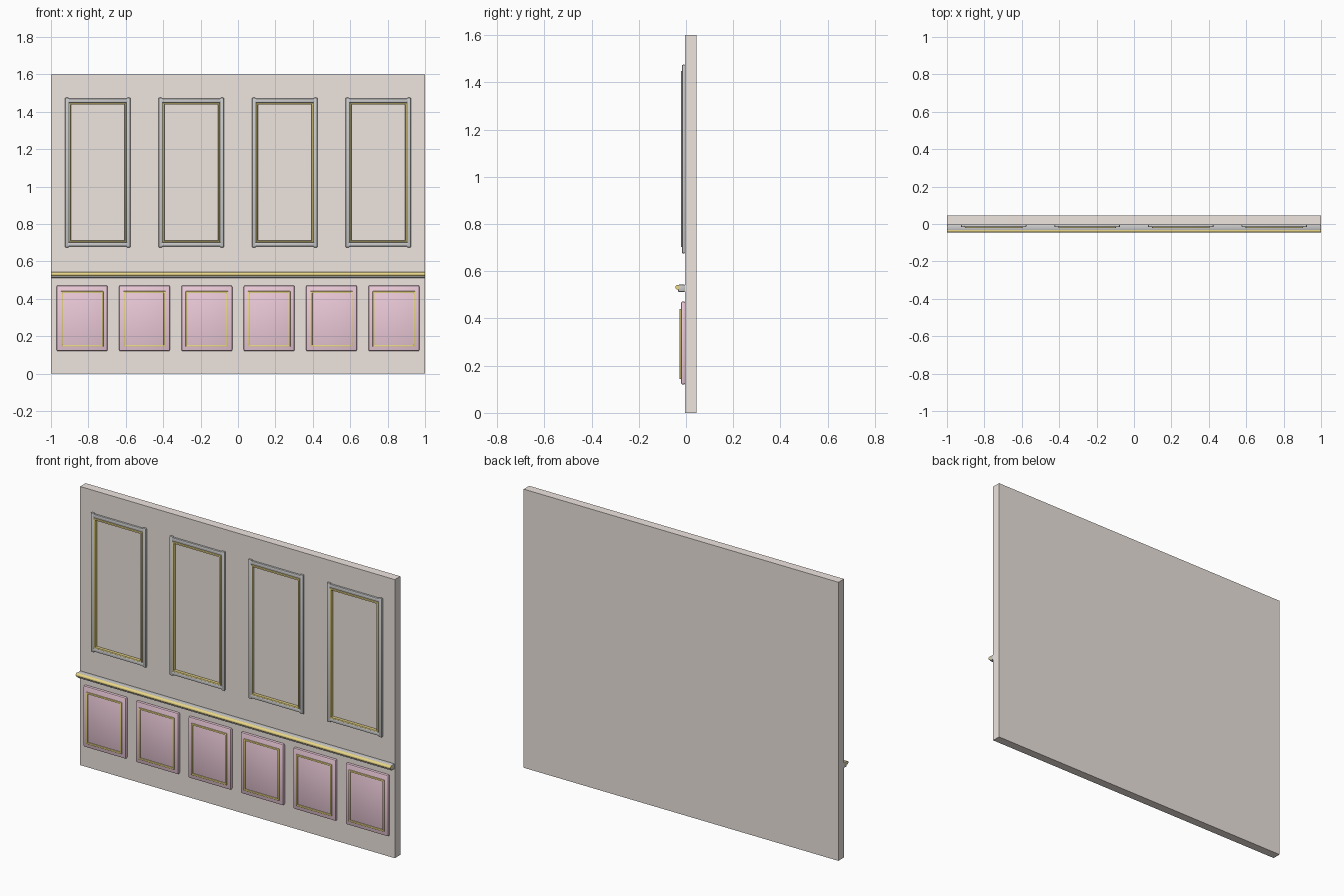
import bpy, bmesh, math
from mathutils import Matrix, Vector

if "Cube" in bpy.data.objects:
    bpy.data.objects.remove(bpy.data.objects["Cube"])


def material(name, rgb):
    m = bpy.data.materials.new(name)
    m.diffuse_color = (*rgb, 1)
    m.use_nodes = True
    m.node_tree.nodes["Principled BSDF"].inputs["Base Color"].default_value = m.diffuse_color
    return m


CREAM = material("cream_paint", (0.85, 0.78, 0.74))
WHITE = material("white_trim", (0.88, 0.88, 0.87))
PINK = material("pink_paint", (0.85, 0.60, 0.70))
GOLD = material("gold", (0.83, 0.69, 0.25))


def add_box(bm, x, y, z, bevel=0.0, segments=2):
    """Box given by (min, max) ranges, with rounded edges."""
    part = bmesh.new()
    bmesh.ops.create_cube(part, size=1)
    for v in part.verts:
        v.co = Vector([(a + b) / 2 + c * (b - a) for (a, b), c in zip((x, y, z), v.co)])
    if bevel:
        bmesh.ops.bevel(part, geom=part.edges[:], offset=bevel, segments=segments,
                        profile=0.5, affect='EDGES')
    tmp = bpy.data.meshes.new("tmp")
    part.to_mesh(tmp)
    part.free()
    bm.from_mesh(tmp)
    bpy.data.meshes.remove(tmp)


def finish(bm, name, mat):
    mesh = bpy.data.meshes.new(name)
    bm.to_mesh(mesh)
    bm.free()
    mesh.materials.append(mat)
    ob = bpy.data.objects.new(name, mesh)
    bpy.context.collection.objects.link(ob)
    bpy.context.view_layer.objects.active = ob
    ob.select_set(True)
    bpy.ops.object.shade_smooth_by_angle(angle=math.radians(35))
    ob.select_set(False)
    return ob


def box(name, mat, x, y, z, bevel=0.0):
    bm = bmesh.new()
    add_box(bm, x, y, z, bevel)
    return finish(bm, name, mat)


def frame(name, mat, cx, half, z, y, width, bevel, lug=0.0):
    """Rectangular frame of four bars; uprights run past the rails by lug."""
    bm = bmesh.new()
    z0, z1 = z
    for s in (-1, 1):
        xs = sorted((cx + s * half, cx + s * (half - width)))
        add_box(bm, xs, y, (z0 - lug, z1 + lug), bevel)
    for zr in ((z0, z0 + width), (z1 - width, z1)):
        add_box(bm, (cx - half + width / 2, cx + half - width / 2), y, zr, bevel)
    return finish(bm, name, mat)


# Wall slab
box("wall", CREAM, (-1, 1), (-0.005, 0.045), (0, 1.6))

# Tall upper frames with a gold inner bead
for i in range(4):
    cx = -0.75 + 0.5 * i
    frame(f"upper_moulding_{i + 1}", WHITE, cx, 0.175, (0.68, 1.47),
          (-0.017, -0.003), 0.022, 0.005, 0.005)
    frame(f"upper_gold_bead_{i + 1}", GOLD, cx, 0.153, (0.702, 1.448),
          (-0.021, -0.003), 0.009, 0.002)

# Pink lower panels with a raised gold frame
for i in range(6):
    cx = (i - 2.5) / 3
    box(f"lower_panel_{i + 1}", PINK, (cx - 0.136, cx + 0.136), (-0.022, -0.002),
        (0.12, 0.472), 0.008)
    frame(f"lower_gold_frame_{i + 1}", GOLD, cx, 0.113, (0.144, 0.441),
          (-0.028, -0.018), 0.01, 0.002)

# Chair rail and its round gold bead
box("chair_rail", WHITE, (-1, 1), (-0.034, -0.003), (0.512, 0.543), 0.005)
bm = bmesh.new()
bmesh.ops.create_cone(bm, cap_ends=True, segments=24, radius1=0.01, radius2=0.01, depth=2,
                      matrix=Matrix.Translation((0, -0.035, 0.532)) @ Matrix.Rotation(math.pi / 2, 4, 'Y'))
finish(bm, "chair_rail_gold_bead", GOLD)
